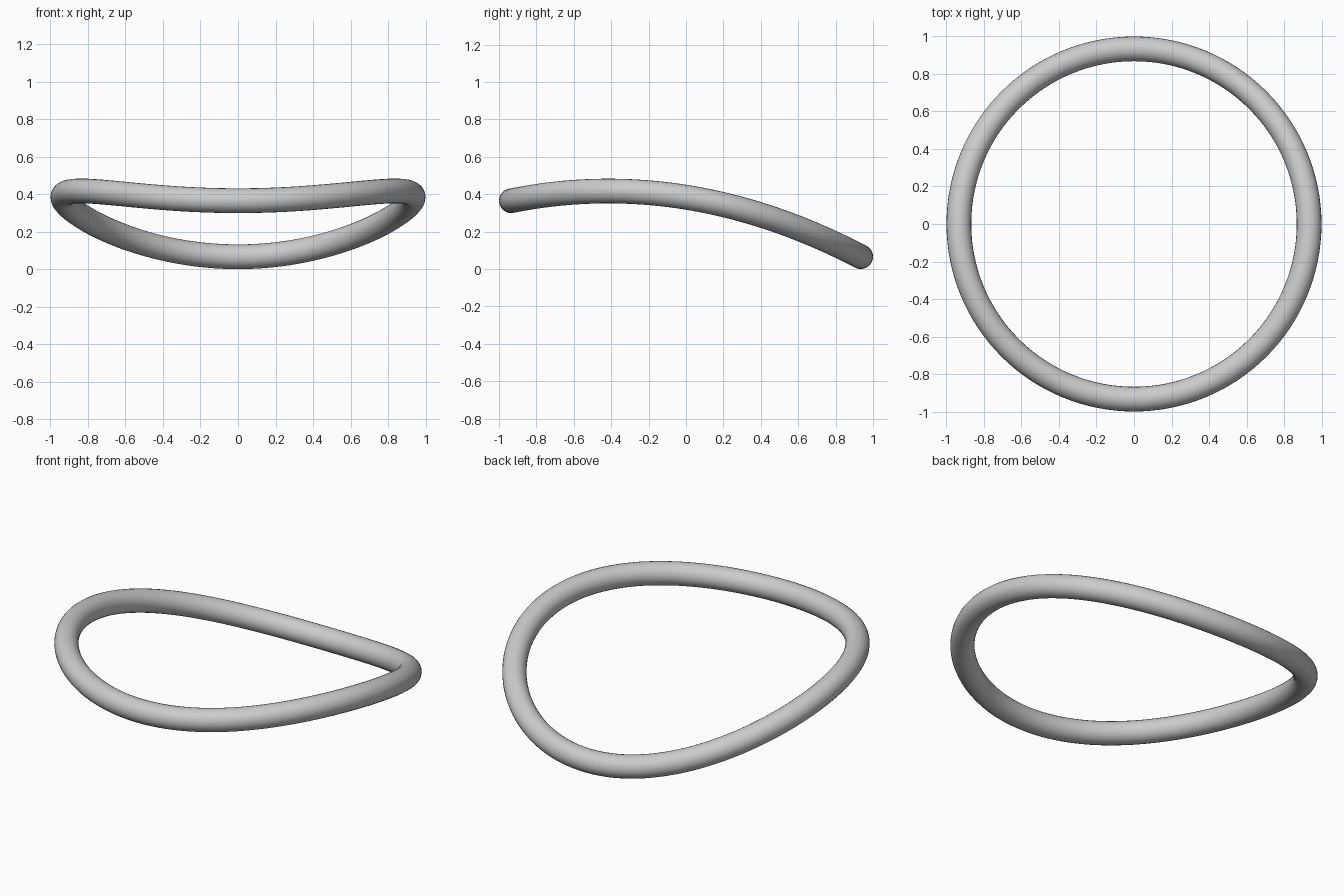
import bpy
from math import sin, cos, tau

if "Cube" in bpy.data.objects:
    bpy.data.objects.remove(bpy.data.objects["Cube"])

R, TUBE, N = 0.934, 0.066, 128


def height(y):
    # gentle saddle: droops towards the back
    return 0.384 - 0.16 * y - 0.193 * y * y


# closed circular path, bent in height
curve = bpy.data.curves.new("bent_ring", "CURVE")
curve.dimensions = "3D"
curve.bevel_depth = TUBE
curve.bevel_resolution = 10
spline = curve.splines.new("POLY")
spline.points.add(N - 1)
for i, p in enumerate(spline.points):
    x, y = R * cos(tau * i / N), R * sin(tau * i / N)
    p.co = (x, y, height(y), 1)
spline.use_cyclic_u = True

ring = bpy.data.objects.new("bent_ring", curve)
bpy.context.collection.objects.link(ring)

# turn the swept tube into a smooth mesh
bpy.context.view_layer.objects.active = ring
ring.select_set(True)
bpy.ops.object.convert(target="MESH")
bpy.ops.object.shade_smooth()

# rest on the floor
ring = bpy.context.object
low = min(v.co.z for v in ring.data.vertices)
for v in ring.data.vertices:
    v.co.z -= low
